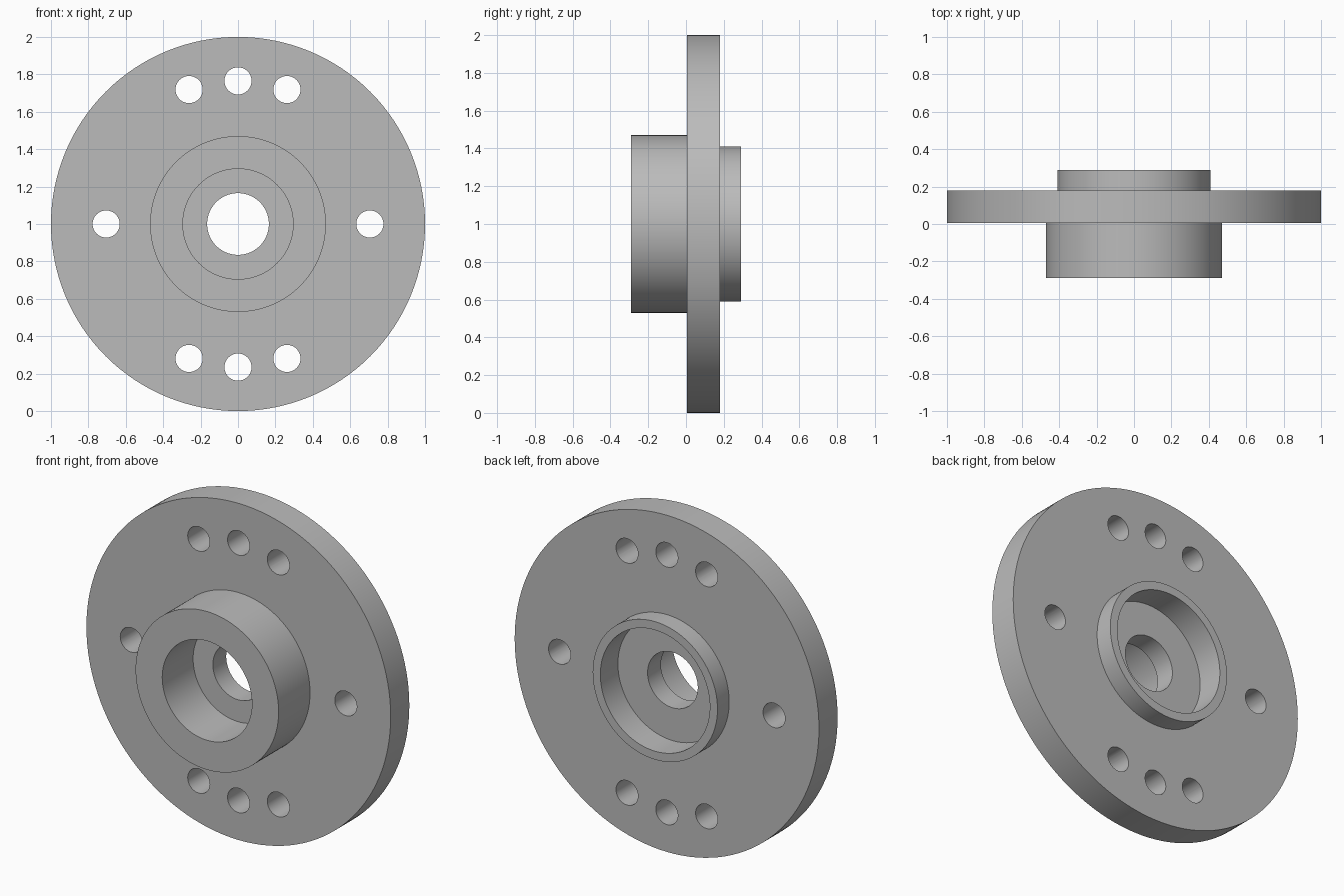
import bpy
import bmesh
from math import cos, sin, radians, pi
from mathutils import Matrix, Vector

default = bpy.data.objects.get("Cube")
if default:
    bpy.data.objects.remove(default, do_unlink=True)

CENTRE = Vector((0, 0, 1))
SEGMENTS = 128
FRONT, BACK = -0.29, 0.29
FLANGE_FRONT, FLANGE_BACK = 0.005, 0.18
WEB_FRONT, WEB_BACK = 0.0, 0.125

# Plain grey metal
metal = bpy.data.materials.new("grey metal")
metal.use_nodes = True
colour = (0.5, 0.5, 0.5, 1)
metal.diffuse_color = colour
metal.node_tree.nodes["Principled BSDF"].inputs["Base Color"].default_value = colour


def add_object(name, bm):
    bmesh.ops.recalc_face_normals(bm, faces=bm.faces)
    mesh = bpy.data.meshes.new(name)
    bm.to_mesh(mesh)
    bm.free()
    mesh.materials.append(metal)
    obj = bpy.data.objects.new(name, mesh)
    bpy.context.collection.objects.link(obj)
    return obj


def lathe(name, profile):
    """Revolve a closed (radius, y) profile around the hub axis."""
    bm = bmesh.new()
    rings = []
    for i in range(SEGMENTS):
        a = 2 * pi * i / SEGMENTS
        rings.append([bm.verts.new(CENTRE + Vector((r * cos(a), y, r * sin(a))))
                      for r, y in profile])
    for i, ring in enumerate(rings):
        following = rings[(i + 1) % SEGMENTS]
        for j in range(len(profile)):
            k = (j + 1) % len(profile)
            bm.faces.new((ring[j], ring[k], following[k], following[j]))
    return add_object(name, bm)


# Flange with front boss, rear spigot, two counterbores and a through bore
hub = lathe("flanged_hub", [
    (0.295, FRONT), (0.47, FRONT), (0.47, FLANGE_FRONT),
    (1.0, FLANGE_FRONT), (1.0, FLANGE_BACK),
    (0.41, FLANGE_BACK), (0.41, BACK), (0.36, BACK),
    (0.36, WEB_BACK), (0.165, WEB_BACK),
    (0.165, WEB_FRONT), (0.295, WEB_FRONT),
])

# Bolt holes: three above, three below, one on each side
holes = [(0.765, a) for a in (70, 90, 110, 250, 270, 290)] + [(0.705, 0), (0.705, 180)]
bm = bmesh.new()
for radius, degrees in holes:
    a = radians(degrees)
    place = CENTRE + Vector((radius * cos(a), 0.1, radius * sin(a)))
    bmesh.ops.create_cone(bm, cap_ends=True, segments=48, radius1=0.0725,
                          radius2=0.0725, depth=0.5,
                          matrix=Matrix.Translation(place) @ Matrix.Rotation(pi / 2, 4, "X"))
cutter = add_object("bolt_hole_cutter", bm)
cutter.hide_render = True

# Cut the holes, then drop the cutter
cut = hub.modifiers.new("bolt holes", "BOOLEAN")
cut.operation = "DIFFERENCE"
cut.solver = "EXACT"
cut.object = cutter
bpy.ops.object.select_all(action="DESELECT")
hub.select_set(True)
bpy.context.view_layer.objects.active = hub
bpy.ops.object.modifier_apply(modifier=cut.name)
bpy.data.objects.remove(cutter, do_unlink=True)
bpy.ops.object.shade_smooth_by_angle(angle=radians(30))
